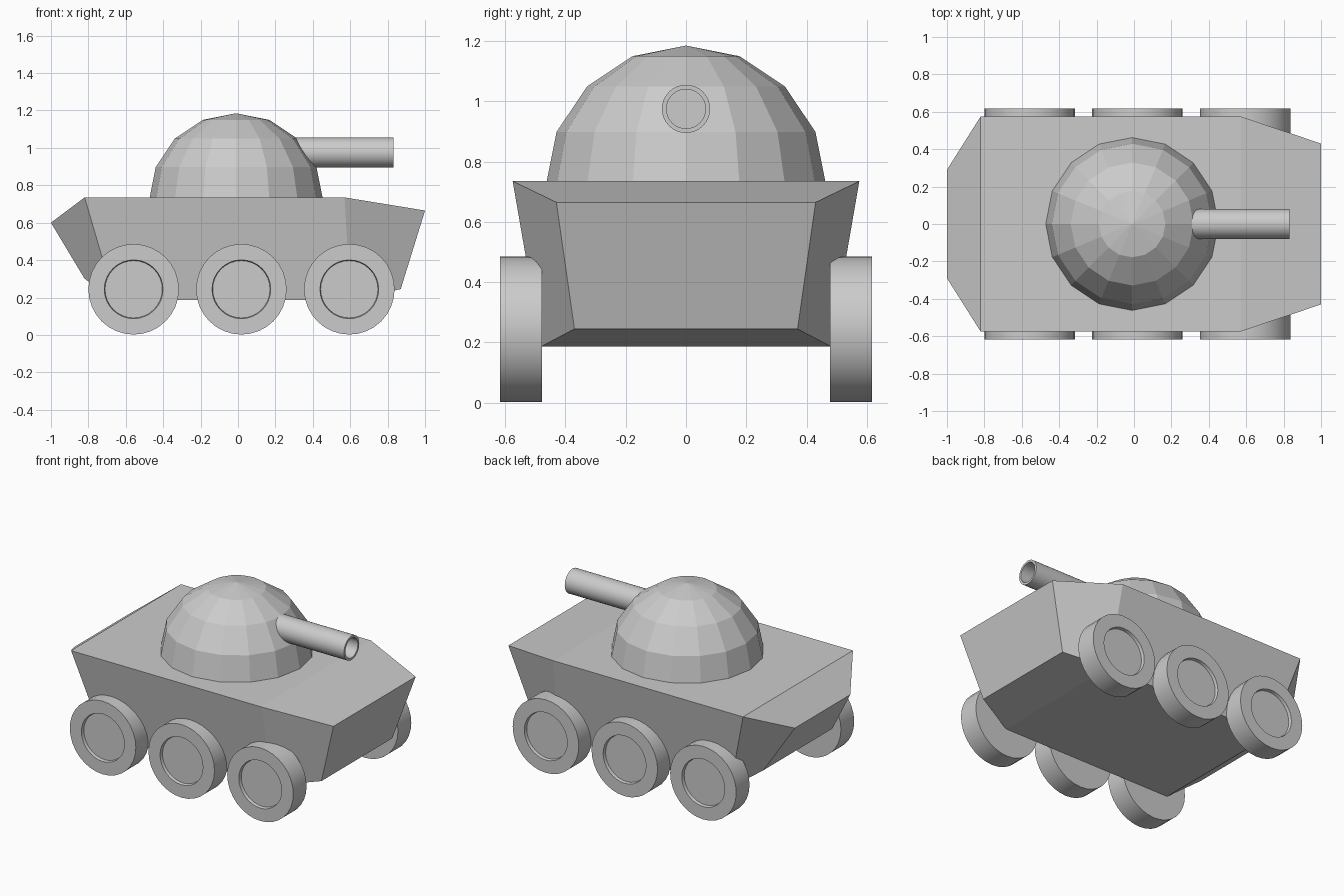
import bpy, bmesh, math
from mathutils import Matrix, Vector

if "Cube" in bpy.data.objects:
    bpy.data.objects.remove(bpy.data.objects["Cube"])


def add_object(name, bm, smooth=False):
    bmesh.ops.recalc_face_normals(bm, faces=bm.faces)
    mesh = bpy.data.meshes.new(name)
    bm.to_mesh(mesh)
    bm.free()
    obj = bpy.data.objects.new(name, mesh)
    bpy.context.collection.objects.link(obj)
    if smooth:
        bpy.ops.object.select_all(action='DESELECT')
        obj.select_set(True)
        bpy.context.view_layer.objects.active = obj
        bpy.ops.object.shade_smooth_by_angle(angle=math.radians(35))
    return obj


def skin(bm, rings):
    """Join closed rings of points with quads and cap both ends."""
    loops = [[bm.verts.new(p) for p in ring] for ring in rings]
    for a, b in zip(loops, loops[1:]):
        n = len(a)
        for i in range(n):
            bm.faces.new((a[i], a[(i + 1) % n], b[(i + 1) % n], b[i]))
    bm.faces.new(loops[0])
    bm.faces.new(loops[-1])


def lathe(name, profile, rotation, location, sides=32):
    """Spin (radius, height) points round z, then turn and place them."""
    place = Matrix.Translation(location) @ rotation
    angles = [2 * math.pi * i / sides for i in range(sides)]
    bm = bmesh.new()
    skin(bm, [[place @ Vector((r * math.cos(a), r * math.sin(a), h))
               for a in angles] for r, h in profile])
    return add_object(name, bm, smooth=True)


# Hull: upper and lower corner (x, half width, z) at four stations
stations = [((-1.0, 0.29, 0.60), (-0.82, 0.36, 0.30)),
            ((-0.82, 0.575, 0.735), (-0.66, 0.48, 0.187)),
            ((0.57, 0.575, 0.735), (0.60, 0.48, 0.187)),
            ((1.0, 0.43, 0.665), (0.87, 0.37, 0.245))]
bm = bmesh.new()
skin(bm, [[(tx, -ty, tz), (tx, ty, tz), (lx, ly, lz), (lx, -ly, lz)]
          for (tx, ty, tz), (lx, ly, lz) in stations])
add_object("hull", bm)

# Turret: upper half of a faceted sphere, slightly sunk into the deck
bm = bmesh.new()
bmesh.ops.create_uvsphere(bm, u_segments=16, v_segments=8, radius=0.465)
bmesh.ops.delete(bm, geom=[v for v in bm.verts if v.co.z < -0.01], context='VERTS')
bmesh.ops.translate(bm, verts=bm.verts, vec=(-0.01, 0, 0.72))
add_object("turret_dome", bm)

# Gun barrel: hollow tube pointing along +x
lathe("gun_barrel", [(0.08, 0.22), (0.08, 0.832), (0.065, 0.832), (0.065, 0.45)],
      Matrix.Rotation(math.pi / 2, 4, 'Y'), (0, 0, 0.975))

# Wheels: three each side, with a shallow recessed hub on the outside
wheel = [(0.242, 0.478), (0.242, 0.617), (0.157, 0.617), (0.153, 0.597)]
for label, side in (("front", 1), ("back", -1)):
    for i, x in enumerate((-0.558, 0.018, 0.595)):
        lathe(f"{label}_wheel_{i + 1}", wheel,
              Matrix.Rotation(side * math.pi / 2, 4, 'X'), (x, 0, 0.244))
